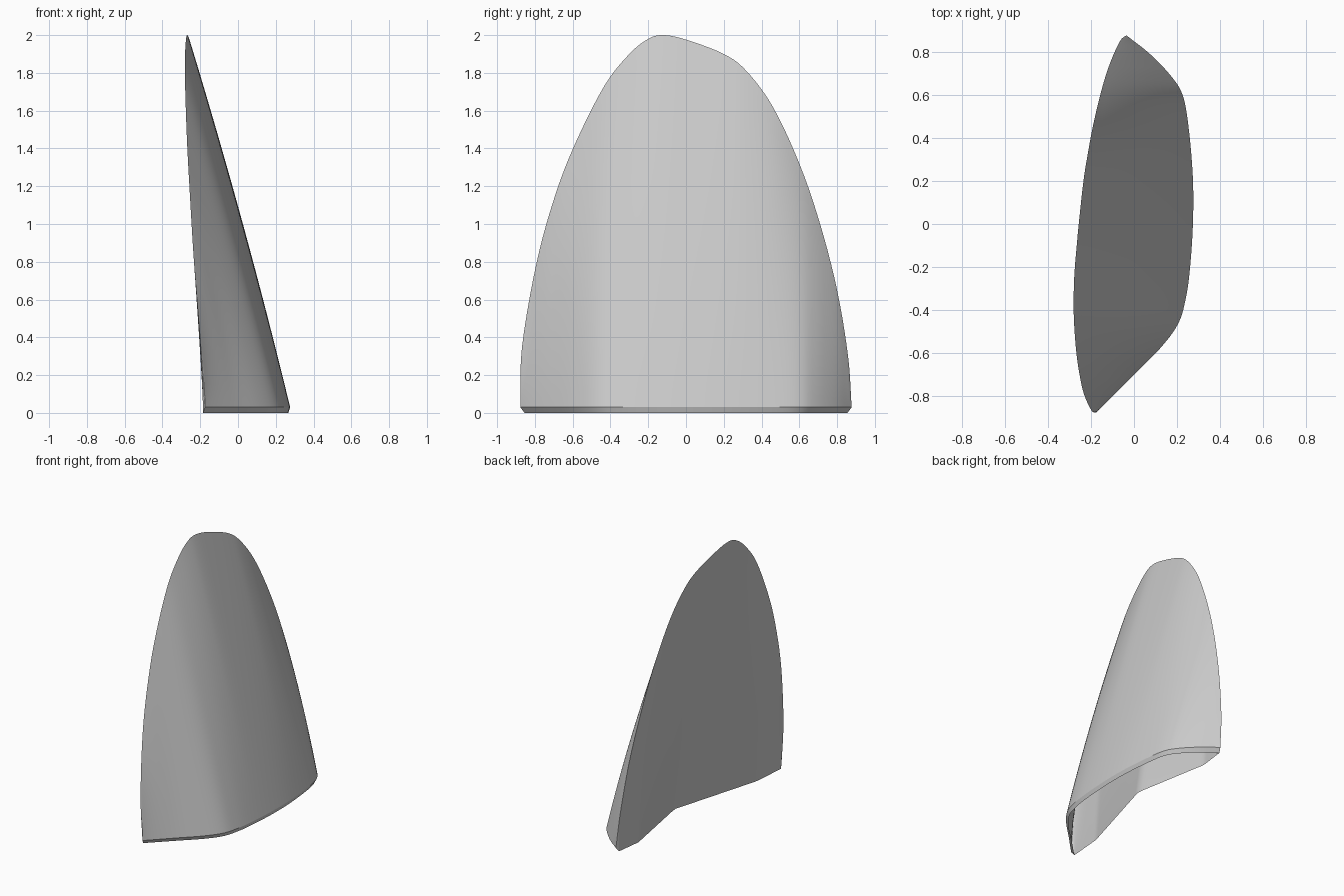
import bpy, bmesh
from mathutils import Vector

cube = bpy.data.objects.get("Cube")
if cube:
    bpy.data.objects.remove(cube, do_unlink=True)

LIP = 0.03      # height of the bevelled lower rim
INSET = 0.975   # how far the rim tucks in at the tips
ROWS = 16


def spline(points, steps):
    """Smooth curve through the points."""
    p = [Vector(q) for q in points]
    p = [2 * p[0] - p[1]] + p + [2 * p[-1] - p[-2]]
    out = []
    for a, b, c, d in zip(p, p[1:], p[2:], p[3:]):
        for k in range(steps):
            t = k / steps
            out.append(b + (c - a) * t / 2 + (2 * a - 5 * b + 4 * c - d) * t * t / 2
                       + (3 * b - a - 3 * c + d) * t ** 3 / 2)
    return out + [p[-2]]


def x_at(curve, y):
    """Linear lookup of x along a curve ordered by y."""
    y = min(max(y, curve[0].y), curve[-1].y)
    for a, b in zip(curve, curve[1:]):
        if y <= b.y:
            return a.x + (b.x - a.x) * (y - a.y) / max(b.y - a.y, 1e-6)
    return curve[-1].x


# Arched rim where the outer and inner walls meet
seam = spline([(-.175, -.877, LIP), (-.197, -.868, .35), (-.233, -.79, .8), (-.255, -.69, 1.16),
               (-.27, -.58, 1.44), (-.28, -.43, 1.735), (-.28, -.3, 1.9), (-.275, -.2, 1.98),
               (-.268, -.12, 2), (-.257, 0, 1.976), (-.235, .2, 1.9), (-.216, .32, 1.81),
               (-.19, .46, 1.62), (-.157, .6, 1.32), (-.125, .71, 1), (-.09, .8, .65),
               (-.06, .858, .3), (-.035, .877, LIP)], 5)

# Bulging lower edge of the outer wall, and the bent lower edge of the inner wall
outer = spline([(-.175, -.877, 0), (-.02, -.72, 0), (.12, -.58, 0), (.205, -.465, 0), (.24, -.35, 0),
                (.26, -.21, 0), (.274, 0, 0), (.274, .21, 0), (.255, .44, 0), (.228, .595, 0),
                (.175, .685, 0), (.075, .79, 0), (-.035, .877, 0)], 8)
inner = [Vector(q) for q in [(-.185, -.877 * INSET, 0), (-.164, -.6, 0), (.034, .085, 0),
                             (-.07, .66, 0), (-.045, .877 * INSET, 0)]]

bm = bmesh.new()


def wall(columns, flip):
    grid = [[bm.verts.new(v) for v in col] for col in columns]
    for a, b in zip(grid, grid[1:]):
        for j in range(len(a) - 1):
            quad = [a[j], b[j], b[j + 1], a[j + 1]]
            bm.faces.new(quad[::-1] if flip else quad)


def rise(foot, top, bulge):
    """Column of points leaning from the lower edge up to the arch."""
    col = []
    for j in range(ROWS + 1):
        t = j / ROWS
        v = foot.lerp(top, t)
        v.x += bulge * 4 * t * (1 - t) * min(1, top.z)
        col.append(v)
    return col


# Outer wall with its rim, then the inner wall; the underside stays open
feet = [Vector((x_at(outer, s.y), s.y, LIP)) for s in seam]
wall([[Vector((f.x - .01, f.y * INSET, 0)), f] for f in feet], False)
wall([rise(f, s, .015) for f, s in zip(feet, seam)], False)
wall([rise(Vector((x_at(inner, s.y * INSET), s.y * INSET, 0)), s, 0) for s in seam], True)

bmesh.ops.remove_doubles(bm, verts=bm.verts, dist=.0005)
bmesh.ops.dissolve_degenerate(bm, edges=bm.edges, dist=.0001)

mesh = bpy.data.meshes.new("curved_shell")
bm.to_mesh(mesh)
bm.free()
shell = bpy.data.objects.new("curved_shell", mesh)
bpy.context.collection.objects.link(shell)

# Plain grey finish
grey = bpy.data.materials.new("light_grey")
grey.use_nodes = True
colour = (.6, .6, .6, 1)
grey.diffuse_color = colour
grey.node_tree.nodes["Principled BSDF"].inputs["Base Color"].default_value = colour
mesh.materials.append(grey)

bpy.ops.object.select_all(action='DESELECT')
shell.select_set(True)
bpy.context.view_layer.objects.active = shell
bpy.ops.object.shade_smooth_by_angle(angle=.42)
